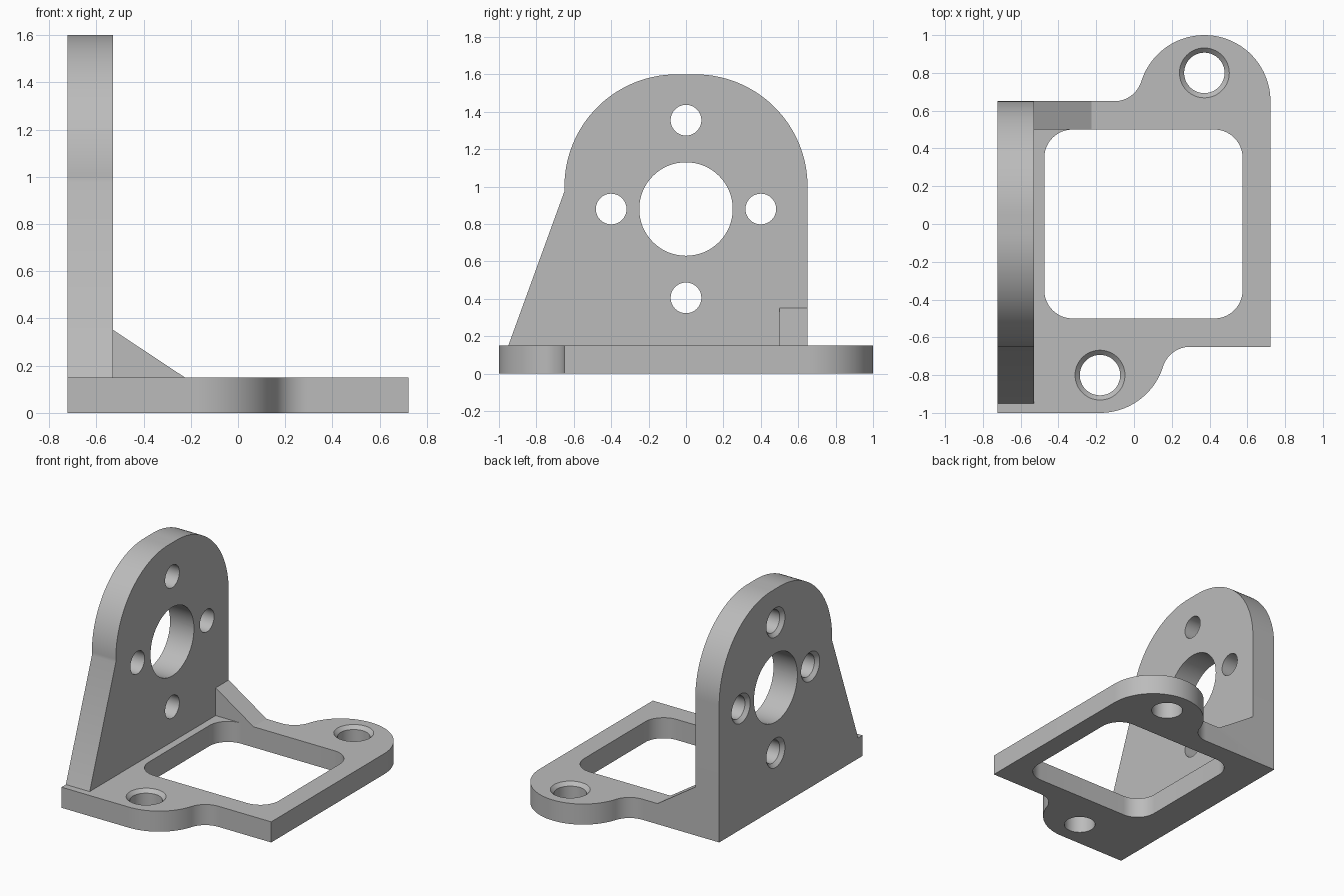
import bpy, bmesh
from math import pi, sin, cos, asin
from mathutils import Matrix, Vector

if "Cube" in bpy.data.objects:
    bpy.data.objects.remove(bpy.data.objects["Cube"])

X0, X1 = -0.7225, 0.7225     # overall width
XP = -0.53                   # inner face of the upright plate
T = 0.15                     # base thickness

metal = bpy.data.materials.new("grey metal")
metal.diffuse_color = (0.5, 0.5, 0.5, 1)
metal.use_nodes = True
metal.node_tree.nodes["Principled BSDF"].inputs["Base Color"].default_value = metal.diffuse_color


def arc(cx, cy, r, a0, a1, n=24):
    return [(cx + r * cos(a0 + (a1 - a0) * i / n), cy + r * sin(a0 + (a1 - a0) * i / n))
            for i in range(n + 1)]


def finish(name, bm):
    bmesh.ops.recalc_face_normals(bm, faces=bm.faces)
    me = bpy.data.meshes.new(name)
    bm.to_mesh(me)
    bm.free()
    me.materials.append(metal)
    ob = bpy.data.objects.new(name, me)
    bpy.context.collection.objects.link(ob)
    return ob


def prism(name, pts, place, depth):
    """Extrude a 2D outline; place maps 2D points to 3D, depth is the sweep vector."""
    bm = bmesh.new()
    face = bm.faces.new([bm.verts.new(place(*p)) for p in pts])
    ext = bmesh.ops.extrude_face_region(bm, geom=[face])
    bmesh.ops.translate(bm, vec=Vector(depth),
                        verts=[v for v in ext["geom"] if isinstance(v, bmesh.types.BMVert)])
    return finish(name, bm)


def drill(name, holes, length, matrix, n=64):
    """Hole cutters along local z; a chamfer widens the end at local z = 0."""
    bm = bmesh.new()
    for x, y, r, c in holes:
        rings = [(r, -length - 0.1)]
        rings += [(r, -c), (r + 2 * c, c)] if c else [(r, 0.1)]
        loops = [[bm.verts.new(matrix @ Vector((x + rr * cos(2 * pi * i / n),
                                                y + rr * sin(2 * pi * i / n), z)))
                  for i in range(n)] for rr, z in rings]
        for a, b in zip(loops, loops[1:]):
            for i in range(n):
                j = (i + 1) % n
                bm.faces.new((a[i], a[j], b[j], b[i]))
        bm.faces.new(loops[0])
        bm.faces.new(loops[-1])
    return finish(name, bm)


def combine(ob, other, op):
    mod = ob.modifiers.new(op, 'BOOLEAN')
    mod.operation, mod.object, mod.solver = op, other, 'EXACT'
    bpy.context.view_layer.objects.active = ob
    bpy.ops.object.modifier_apply(modifier=mod.name)
    bpy.data.objects.remove(other)


# base plate: two round mounting ears blended in with fillets
R, F, E = 0.35, 0.15, 0.65
dx = ((R + F) ** 2 - F ** 2) ** 0.5
t = asin(F / (R + F))
xa, xb = -0.18, X1 - R
outline = [(X0, -1)]
outline += arc(xa, -E, R, -pi / 2, -t)
outline += arc(xa + dx, -E - F, F, pi - t, pi / 2, 16)[1:]
outline += [(X1, -E)]
outline += arc(xb, E, R, 0, pi - t, 48)
outline += arc(xb - dx, E + F, F, -t, -pi / 2, 16)[1:]
outline += [(X0, E)]
bracket = prism("bracket", outline, lambda x, y: (x, y, 0), (0, 0, T))

# rounded window in the base
window = []
for cx, cy, a in ((0.425, 0.35, 0), (-0.325, 0.35, 1), (-0.325, -0.35, 2), (0.425, -0.35, 3)):
    window += arc(cx, cy, 0.15, a * pi / 2, (a + 1) * pi / 2, 16)
combine(bracket, prism("window_cutter", window, lambda x, y: (x, y, -0.1), (0, 0, 0.4)),
        'DIFFERENCE')

# chamfered mounting holes in the ears
combine(bracket, drill("ear_hole_cutter", [(xa, -0.8, 0.107, 0.025), (xb, 0.8, 0.107, 0.025)],
                       T, Matrix.Translation((0, 0, T))), 'DIFFERENCE')

# upright plate with arched top and one sloping side
arch = [(-0.95, T), (E, T)]
arch += arc(0.05, 1.0, 0.6, 0, pi / 2, 32) + arc(-0.05, 1.0, 0.6, pi / 2, pi, 32)
arch += [(-E, 0.975)]
upright = prism("upright_plate", arch, lambda y, z: (X0, y, z), (XP - X0, 0, 0))

# shaft bore and four screw holes chamfered on the outer face
to_back = Matrix(((0, 0, -1, X0), (1, 0, 0, 0), (0, 1, 0, 0), (0, 0, 0, 1)))
screws = [(0, 1.355), (0, 0.405), (-0.4, 0.88), (0.4, 0.88)]
holes = [(0, 0.88, 0.25, 0)] + [(y, z, 0.082, 0.025) for y, z in screws]
combine(upright, drill("screw_hole_cutter", holes, XP - X0, to_back), 'DIFFERENCE')

# triangular gusset between plate and base
gusset = prism("gusset", [(XP, T), (-0.225, T), (XP, 0.352)],
               lambda x, z: (x, 0.5, z), (0, 0.15, 0))

combine(bracket, upright, 'UNION')
combine(bracket, gusset, 'UNION')
bpy.ops.object.select_all(action='DESELECT')
bracket.select_set(True)
bpy.context.view_layer.objects.active = bracket
bpy.ops.object.shade_smooth_by_angle(angle=0.5)
